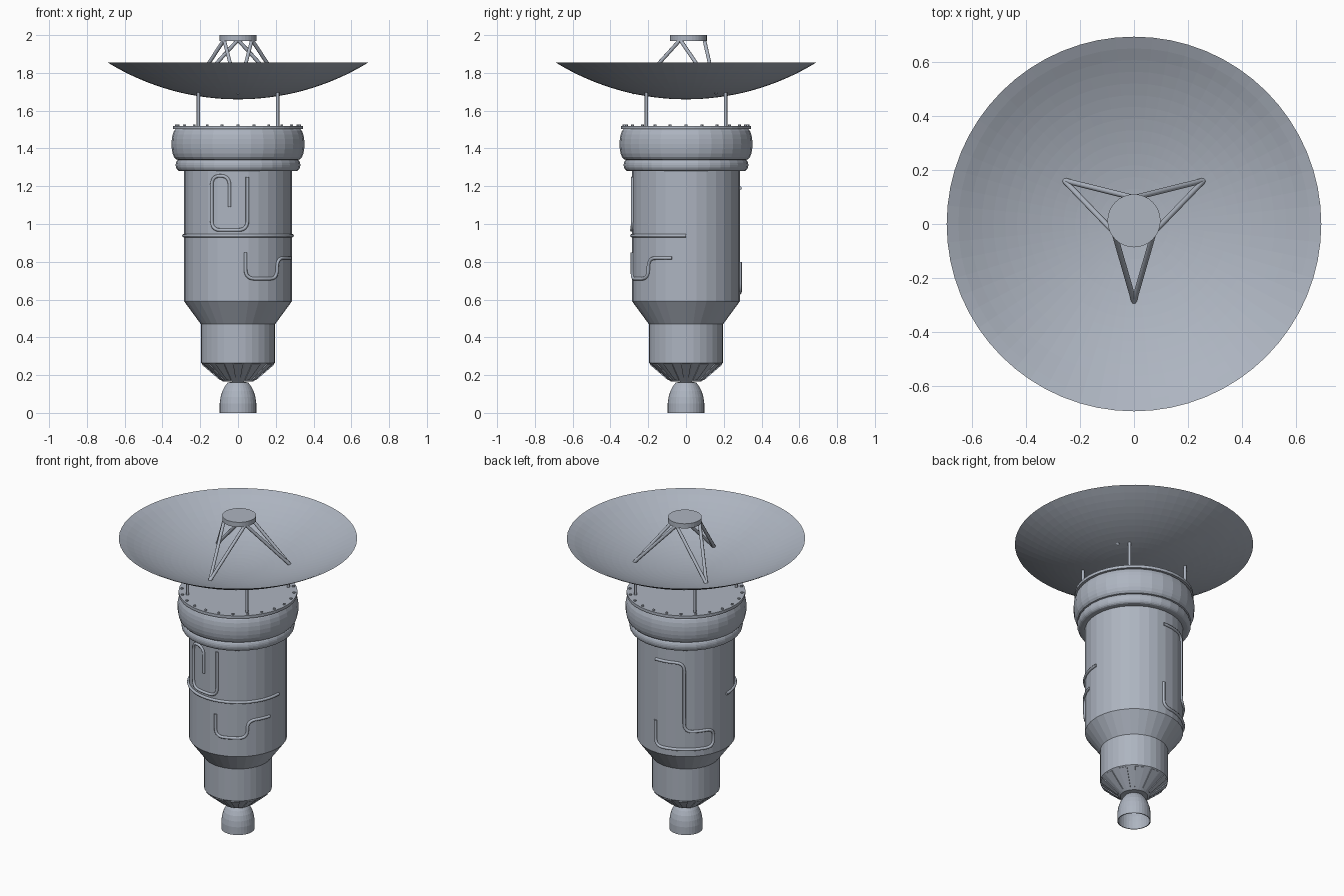
import bpy, bmesh, math
from math import sin, cos, pi, radians, sqrt
from mathutils import Vector

if "Cube" in bpy.data.objects:
    bpy.data.objects.remove(bpy.data.objects["Cube"])

metal = bpy.data.materials.new("blue_grey_metal")
metal.use_nodes = True
COLOUR = (0.42, 0.46, 0.53, 1)
metal.diffuse_color = COLOUR
metal.node_tree.nodes["Principled BSDF"].inputs["Base Color"].default_value = COLOUR


def add_object(name, data):
    data.materials.append(metal)
    obj = bpy.data.objects.new(name, data)
    bpy.context.collection.objects.link(obj)
    return obj


def lathe(name, profile, sides=32):
    """Revolve (radius, height) points about the z axis."""
    bm = bmesh.new()
    verts = [bm.verts.new((r, 0, z)) for r, z in profile]
    edges = [bm.edges.new(pair) for pair in zip(verts, verts[1:])]
    bmesh.ops.spin(bm, geom=verts + edges, cent=(0, 0, 0), axis=(0, 0, 1),
                   angle=2 * pi, steps=sides, use_merge=True)
    bmesh.ops.remove_doubles(bm, verts=bm.verts, dist=0.0001)
    bmesh.ops.recalc_face_normals(bm, faces=bm.faces)
    mesh = bpy.data.meshes.new(name)
    bm.to_mesh(mesh)
    bm.free()
    return add_object(name, mesh)


def tube(name, points, radius, closed_ends=True):
    """Round pipe through a list of points."""
    curve = bpy.data.curves.new(name, "CURVE")
    curve.dimensions = "3D"
    curve.bevel_depth = radius
    curve.bevel_resolution = 2
    curve.use_fill_caps = closed_ends
    spline = curve.splines.new("POLY")
    spline.points.add(len(points) - 1)
    for target, p in zip(spline.points, points):
        target.co = (*p, 1)
    return add_object(name, curve)


BODY_R = 0.287


def wrapped_pipe(name, corners, bend=0.05):
    """Pipe laid on the body; corners are (degrees from front, height)."""
    pts = [Vector((radians(a) * BODY_R, z)) for a, z in corners]
    path = [pts[0]]
    for before, corner, after in zip(pts, pts[1:], pts[2:]):
        start = corner + (before - corner).normalized() * min(bend, (before - corner).length / 2)
        end = corner + (after - corner).normalized() * min(bend, (after - corner).length / 2)
        for i in range(7):
            t = i / 6
            path.append(start * (1 - t) ** 2 + corner * 2 * t * (1 - t) + end * t * t)
    path.append(pts[-1])
    # Subdivide long runs so that they follow the curved wall
    dense = [path[0]]
    for a, b in zip(path, path[1:]):
        n = max(1, int(abs(b.x - a.x) / 0.02))
        dense += [a.lerp(b, (i + 1) / n) for i in range(n)]
    tube(name, [(BODY_R * sin(p.x / BODY_R), -BODY_R * cos(p.x / BODY_R), p.y)
                for p in dense], 0.009)


# Engine bell, open below with an inner wall
outer = [(0.097, 0), (0.097, 0.05), (0.092, 0.085), (0.083, 0.115),
         (0.070, 0.14), (0.055, 0.16), (0, 0.172)]
lathe("engine_bell", outer + [(r * 0.95, z * 0.97) for r, z in reversed(outer)]
      + [outer[0]])

# Stepped hull
lathe("hull", [(0, 0.165), (0.08, 0.165), (0.197, 0.265), (0.197, 0.47),
               (0.285, 0.59), (0.285, 1.29), (0, 1.29)])

# Rounded collars: a thin one below a thick one
def collar(name, low, high, inner, bulge):
    arc = [(inner + bulge * sin(pi * i / 10) ** 0.7, low + (high - low) * (1 - cos(pi * i / 10)) / 2)
           for i in range(11)]
    lathe(name, [(0, low)] + arc + [(0, high)])

collar("thin_collar", 1.28, 1.345, 0.30, 0.03)
collar("thick_collar", 1.338, 1.508, 0.31, 0.042)
lathe("top_flange", [(0, 1.502), (0.345, 1.502), (0.345, 1.52), (0, 1.52)], 48)

# Bolts around the flange
bm = bmesh.new()
for i in range(24):
    a = 2 * pi * i / 24
    made = bmesh.ops.create_cone(bm, cap_ends=True, segments=6, radius1=0.008,
                                 radius2=0.008, depth=0.012)
    bmesh.ops.translate(bm, verts=made["verts"],
                        vec=(0.327 * cos(a), 0.327 * sin(a), 1.521))
bolts = bpy.data.meshes.new("flange_bolts")
bm.to_mesh(bolts)
bm.free()
add_object("flange_bolts", bolts)

# Raised tapering ribs on the lower cone
bm = bmesh.new()
slope = Vector((0.117, 0.1)).normalized()
for i in range(12):
    a = 2 * pi * i / 12 - pi / 2
    out, side = Vector((cos(a), sin(a), 0)), Vector((-sin(a), cos(a), 0))
    normal = out * slope.y - Vector((0, 0, slope.x))
    rings = []
    for r, z, w in ((0.093, 0.176, 0.012), (0.190, 0.259, 0.026)):
        base = out * r + Vector((0, 0, z))
        rings.append([bm.verts.new(base + side * w * s + normal * h)
                      for s, h in ((-1, -0.004), (1, -0.004), (1, 0.004), (-1, 0.004))])
    for k in range(4):
        bm.faces.new((rings[0][k], rings[0][k - 1], rings[1][k - 1], rings[1][k]))
    for ring in rings:
        bm.faces.new(ring)
bmesh.ops.recalc_face_normals(bm, faces=bm.faces)
ribs = bpy.data.meshes.new("cone_ribs")
bm.to_mesh(ribs)
bm.free()
add_object("cone_ribs", ribs)

# Pipes on the hull wall
wrapped_pipe("front_upper_pipe", [(10, 1.25), (10, 0.968), (-29, 0.968), (-29, 1.255),
                                  (-9, 1.255), (-9, 1.09)])
wrapped_pipe("front_lower_pipe", [(8, 0.85), (8, 0.71), (46, 0.71), (46, 0.82), (75, 0.82)])
wrapped_pipe("half_hoop_pipe", [(-90, 0.938), (90, 0.938)])
wrapped_pipe("back_pipe", [(177, 1.19), (213, 1.19), (213, 0.75), (249, 0.75),
                           (249, 0.636), (177, 0.636), (177, 0.80)])

# Dish: spherical bowl as a thin shell
DISH_R, SPHERE_R = 0.692, 1.318


def dish_z(r):
    return 1.66 + SPHERE_R - sqrt(SPHERE_R ** 2 - r ** 2)

under = [(DISH_R * i / 16, dish_z(DISH_R * i / 16)) for i in range(17)]
lathe("dish", under + [(r, z + 0.005) for r, z in reversed(under[:-1])], 64)

# Four posts carrying the dish
for x in (-0.21, 0.21):
    for y in (-0.21, 0.21):
        tube("dish_post", [(x, y, 1.51), (x, y, 1.696)], 0.009)

# Receiver and its three pairs of crossing struts
CENTRE_Y = 0.012
receiver = lathe("receiver", [(0, 1.97), (0.098, 1.97), (0.098, 2.0), (0, 2.0)])
receiver.location.y = CENTRE_Y


def polar(r, degrees, z):
    a = radians(degrees)
    return (r * cos(a), CENTRE_Y + r * sin(a), z)

for foot in (30, 150, 270):
    for turn in (-60, 60):
        tube("receiver_strut", [polar(0.298, foot, 1.693), polar(0.085, foot + turn, 1.975)], 0.01)
